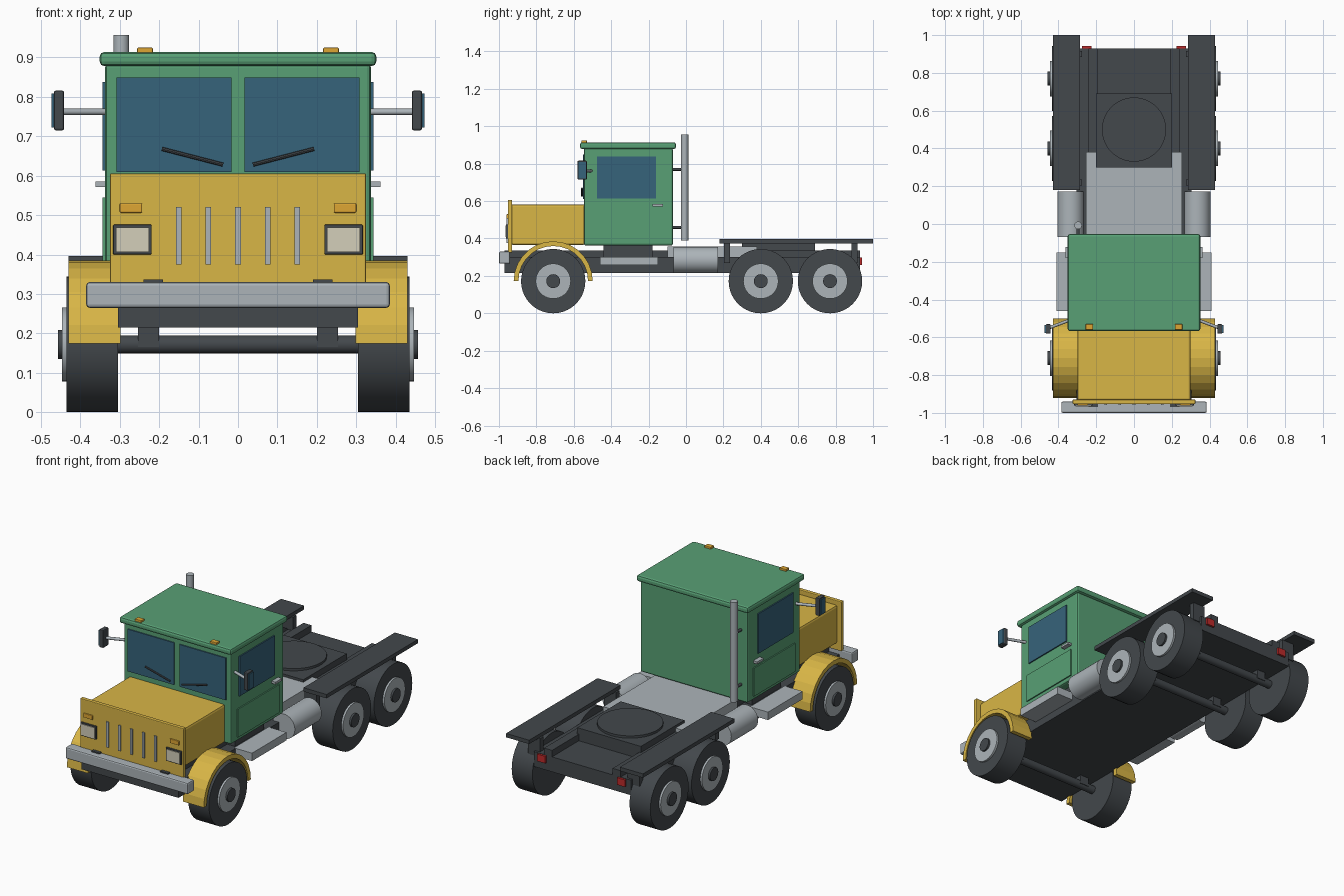
import bpy
import bmesh
import math
from mathutils import Vector

old = bpy.data.objects.get("Cube")
if old:
    bpy.data.objects.remove(old, do_unlink=True)


def material(name, rgb):
    lin = [(c / 255 / 12.92) if c < 11 else ((c / 255 + 0.055) / 1.055) ** 2.4 for c in rgb]
    m = bpy.data.materials.new(name)
    m.use_nodes = True
    m.diffuse_color = (*lin, 1)
    bsdf = next(n for n in m.node_tree.nodes if n.type == 'BSDF_PRINCIPLED')
    bsdf.inputs["Base Color"].default_value = (*lin, 1)
    return m


GREEN = material("cab green", (88, 160, 117))
YELLOW = material("hood yellow", (217, 182, 70))
GREY = material("light grey metal", (172, 180, 185))
DARK = material("dark grey", (67, 72, 76))
BLUE = material("window blue", (54, 99, 123))
CREAM = material("headlight cream", (212, 207, 186))
AMBER = material("signal amber", (222, 166, 52))
RED = material("tail light red", (190, 42, 42))


def finish(name, bm, mat, bevel=0.0, smooth=False):
    mesh = bpy.data.meshes.new(name)
    bmesh.ops.recalc_face_normals(bm, faces=bm.faces)
    bm.to_mesh(mesh)
    bm.free()
    ob = bpy.data.objects.new(name, mesh)
    bpy.context.scene.collection.objects.link(ob)
    mesh.materials.append(mat)
    if bevel:
        mod = ob.modifiers.new("rounded edges", 'BEVEL')
        mod.width, mod.segments = bevel, 2
    if smooth:
        bpy.ops.object.select_all(action='DESELECT')
        ob.select_set(True)
        bpy.context.view_layer.objects.active = ob
        bpy.ops.object.shade_smooth_by_angle(angle=math.radians(35))
    return ob


def box(name, mat, x, y, z, bevel=0.0):
    """Box from (low, high) ranges on each axis."""
    bm = bmesh.new()
    bmesh.ops.create_cube(bm, size=1)
    for v in bm.verts:
        v.co = [r[0] + (c + 0.5) * (r[1] - r[0]) for c, r in zip(v.co, (x, y, z))]
    return finish(name, bm, mat, bevel)


def rod(name, mat, a, b, radius, sides=32):
    """Cylinder between two points."""
    a, b = Vector(a), Vector(b)
    bm = bmesh.new()
    bmesh.ops.create_cone(bm, cap_ends=True, segments=sides, radius1=radius,
                          radius2=radius, depth=(b - a).length)
    turn = (b - a).to_track_quat('Z', 'Y')
    for v in bm.verts:
        v.co = turn @ v.co + (a + b) / 2
    return finish(name, bm, mat, smooth=sides > 8)


def pair(name, mat, x, y, z, bevel=0.0):
    """Mirrored boxes on both sides."""
    box("left_" + name, mat, x, y, z, bevel)
    box("right_" + name, mat, (-x[1], -x[0]), y, z, bevel)


# Chassis
box("chassis", DARK, (-.305, .305), (-.97, .93), (.215, .30))
pair("frame_rail", DARK, (.19, .24), (-.97, .93), (.29, .337))
box("cab_mount", DARK, (-.29, .29), (-.44, -.18), (.29, .37))
box("front_bumper", GREY, (-.385, .385), (-1, -.94), (.265, .33), .008)
box("rear_walkway", GREY, (-.255, .255), (-.10, .38), (.295, .358))
box("coupling_base", DARK, (-.20, .20), (.30, .69), (.30, .372))
rod("coupling_disc", DARK, (0, .50, .37), (0, .50, .385), .17, 48)
pair("tail_light", RED, (.225, .275), (.925, .942), (.258, .298))

# Rear deck plates on posts
pair("rear_deck", DARK, (.285, .43), (.18, 1), (.374, .396))
for tag, y in (("front", .22), ("back", .90)):
    pair(tag + "_deck_post", DARK, (.275, .35), (y - .016, y + .016), (.27, .376))

# Steps and fuel tanks
pair("cab_step", GREY, (.30, .41), (-.46, -.15), (.257, .302))
for s, side in ((1, "left"), (-1, "right")):
    rod(side + "_fuel_tank", GREY, (s * .335, -.068, .285), (s * .335, .172, .285), .07)

# Axles and wheels
WHEEL_Z = .172
for y, tag in ((-.71, "front"), (.40, "middle"), (.77, "rear")):
    rod(tag + "_axle", DARK, (-.31, y, WHEEL_Z), (.31, y, WHEEL_Z), .023, 16)
    pair(tag + "_axle_hanger", DARK, (.20, .254), (y - .025, y + .025), (.165, .22))
    for s, side in ((1, "left"), (-1, "right")):
        for part, mat, x0, x1, r in (("tyre", DARK, .305, .435, WHEEL_Z),
                                     ("rim", GREY, .42, .446, .094),
                                     ("hub", DARK, .43, .457, .037)):
            rod(f"{side}_{tag}_{part}", mat, (s * x0, y, WHEEL_Z),
                (s * x1, y, WHEEL_Z), r, 40)


# Arched front fenders
def fender(name, x0, x1, steps=14):
    bm = bmesh.new()
    rings = []
    for i in range(steps + 1):
        a = math.pi * i / steps
        rings.append([bm.verts.new((x, -.71 - r * math.cos(a), .174 + r * math.sin(a)))
                      for x, r in ((x0, .186), (x1, .186), (x1, .211), (x0, .211))])
    for p, q in zip(rings, rings[1:]):
        for k in range(4):
            n = (k + 1) % 4
            bm.faces.new((p[k], p[n], q[n], q[k]))
    bm.faces.new(rings[0])
    bm.faces.new(rings[-1])
    finish(name, bm, YELLOW)


fender("left_fender", .298, .43)
fender("right_fender", -.43, -.298)

# Hood and grille
box("hood", YELLOW, (-.30, .30), (-.935, -.54), (.365, .583), .012)
box("grille_panel", YELLOW, (-.325, .325), (-.953, -.93), (.325, .606), .004)
for i in range(-2, 3):
    box(f"grille_bar_{i + 3}", GREY, (i * .075 - .007, i * .075 + .007),
        (-.959, -.95), (.375, .52))
pair("headlight_frame", DARK, (.219, .317), (-.962, -.95), (.40, .476), .003)
pair("headlight_lens", CREAM, (.226, .31), (-.966, -.96), (.407, .469))
pair("turn_signal", AMBER, (.243, .30), (-.96, -.95), (.506, .53), .003)

# Cab and roof
box("cab", GREEN, (-.337, .337), (-.545, -.07), (.362, .885), .01)
box("roof", GREEN, (-.351, .351), (-.567, -.053), (.878, .914), .012)
pair("roof_marker", AMBER, (.216, .256), (-.56, -.53), (.91, .925), .003)
pair("windshield", BLUE, (.017, .308), (-.551, -.543), (.61, .849))
pair("door_window", BLUE, (.335, .344), (-.475, -.16), (.613, .838))
pair("door_panel", GREEN, (.335, .344), (-.49, -.12), (.385, .545))
pair("door_handle", GREY, (.335, .362), (-.18, -.122), (.572, .585))

# Wipers, mirrors
for s, side in ((1, "left"), (-1, "right")):
    rod(side + "_wiper", DARK, (s * .038, -.556, .628), (s * .193, -.556, .668), .005, 8)
    rod(side + "_mirror_arm", GREY, (s * .33, -.505, .762), (s * .45, -.55, .762), .008, 12)
pair("mirror", DARK, (.441, .467), (-.58, -.53), (.715, .816), .005)
pair("mirror_glass", BLUE, (.465, .473), (-.576, -.534), (.722, .809))

# Exhaust stack
rod("exhaust_stack", GREY, (-.296, -.007, .39), (-.296, -.007, .957), .02)
for i, z in enumerate((.46, .77)):
    rod(f"exhaust_bracket_{i + 1}", DARK, (-.296, -.08, z), (-.296, -.01, z), .008, 12)
